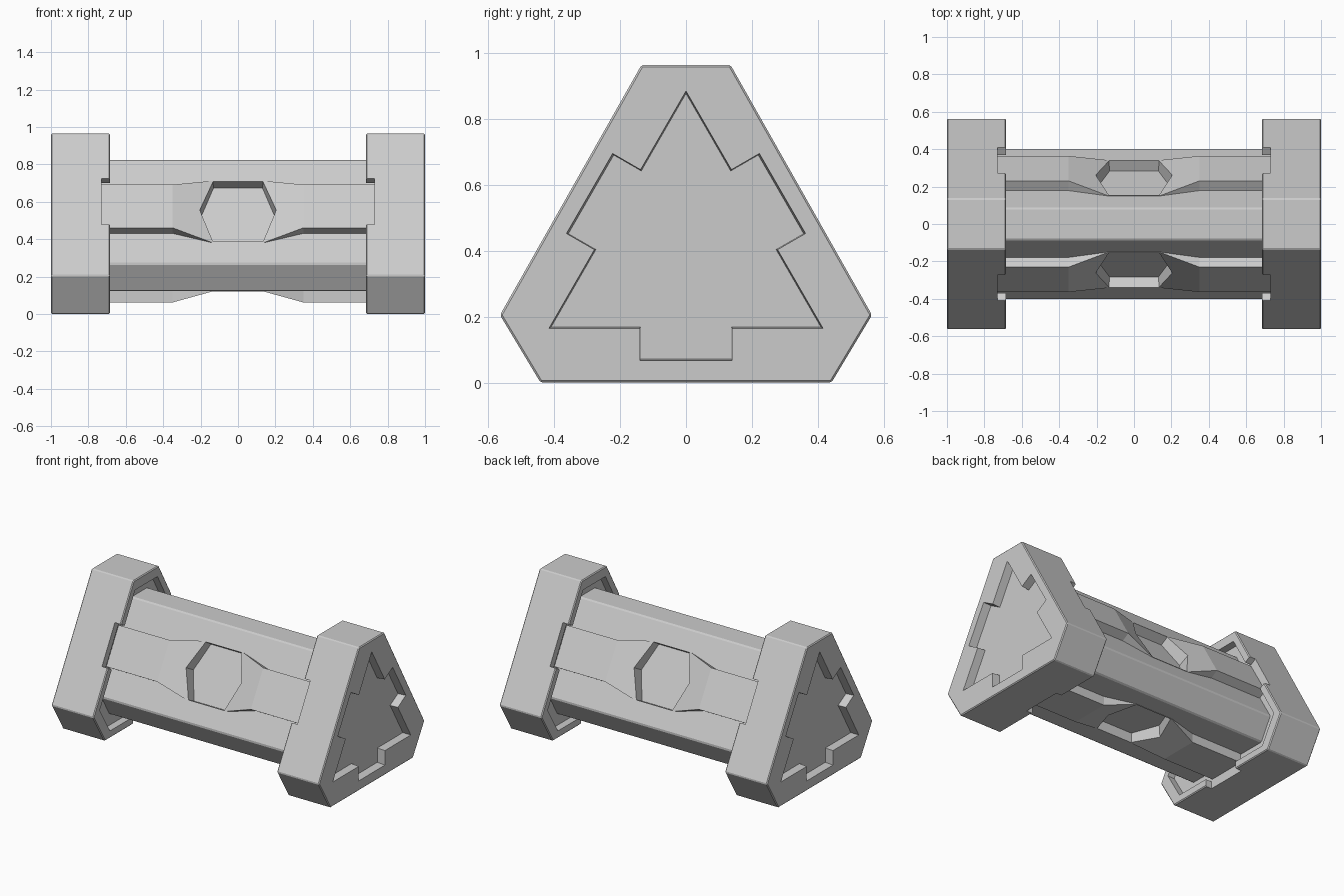
import bpy, bmesh
from math import cos, sin, radians, sqrt

if "Cube" in bpy.data.objects:
    bpy.data.objects.remove(bpy.data.objects["Cube"])

C = 0.405                       # height of the long axis
SIDES = (-90, 30, 150)          # directions of the three long faces


def polar(d, t, ang):
    """Cross-section point: d outward from the axis, t along the face."""
    a = radians(ang)
    return (d * cos(a) - t * sin(a), C + d * sin(a) + t * cos(a))


def loft(name, sections):
    """Skin a list of equal-length rings of 3D points and cap the ends."""
    bm = bmesh.new()
    rings = [[bm.verts.new(p) for p in s] for s in sections]
    n = len(rings[0])
    for a, b in zip(rings, rings[1:]):
        for i in range(n):
            j = (i + 1) % n
            bm.faces.new((a[i], a[j], b[j], b[i]))
    bm.faces.new(rings[0])
    bm.faces.new(rings[-1])
    bmesh.ops.recalc_face_normals(bm, faces=bm.faces)
    me = bpy.data.meshes.new(name)
    bm.to_mesh(me)
    bm.free()
    ob = bpy.data.objects.new(name, me)
    bpy.context.collection.objects.link(ob)
    return ob


def prism(name, x0, x1, pts):
    return loft(name, [[(x, y, z) for y, z in pts] for x in (x0, x1)])


def apply_mod(ob, mod):
    bpy.context.view_layer.objects.active = ob
    bpy.ops.object.modifier_apply(modifier=mod.name)


def combine(ob, other, op):
    m = ob.modifiers.new("combine", 'BOOLEAN')
    m.operation, m.solver, m.object = op, 'EXACT', other
    apply_mod(ob, m)
    bpy.data.objects.remove(other, do_unlink=True)


def bevel(ob, w):
    m = ob.modifiers.new("bevel", 'BEVEL')
    m.width, m.segments = w, 1
    apply_mod(ob, m)


# Central body: triangle with truncated corners
body_pts = []
for a in SIDES:
    half = 0.42 * 2 / sqrt(3) - 0.283 / sqrt(3)
    body_pts += [polar(0.283, -half, a), polar(0.283, half, a)]
body = prism("body", -0.76, 0.76, body_pts)
bevel(body, 0.008)

# Raised rails that sink and flare out towards the middle
stations = [(-0.73, 0.133, 0.343), (-0.35, 0.133, 0.343), (-0.14, 0.19, 0.285),
            (0.14, 0.19, 0.285), (0.35, 0.133, 0.343), (0.73, 0.133, 0.343)]
for a in SIDES:
    rail = loft("rail", [[(x, *polar(d, t, a)) for d, t in
                          ((0.2, -w), (h, -w), (h, w), (0.2, w))]
                         for x, w, h in stations])
    combine(body, rail, 'UNION')

# Hexagonal pockets in the middle of each face
hexagon = [(-0.205, 0), (-0.135, -0.187), (0.135, -0.187),
           (0.205, 0), (0.135, 0.187), (-0.135, 0.187)]
for a in SIDES:
    pocket = loft("pocket", [[(x * s, *polar(d, t * s, a)) for x, t in hexagon]
                             for d, s in ((0.222, 0.97), (0.4, 1.03))])
    combine(body, pocket, 'DIFFERENCE')

# End caps
cap_pts = [(-0.135, 0.965), (0.135, 0.965), (0.565, 0.205),
           (0.442, 0), (-0.442, 0), (-0.565, 0.205)]
inner_pts = [(y * 0.88, C + (z - C) * 0.88) for y, z in cap_pts]
tree_pts = []
R = 0.24
for a in SIDES:
    tree_pts += [polar(d, t, a) for d, t in
                 ((R, -0.14), (0.338, -0.14), (0.338, 0.14),
                  (R, 0.14), (R, R * sqrt(3)))]

for s, name in ((-1, "left_end_cap"), (1, "right_end_cap")):
    cap = prism(name, s * 0.685, s * 1.0, cap_pts)
    bevel(cap, 0.006)
    # Notched triangular recess on the outside, slightly drafted
    tree = loft("tree", [[(s * x, y * k, C + (z - C) * k) for y, z in tree_pts]
                         for x, k in ((0.945, 0.985), (1.05, 1.015))])
    combine(cap, tree, 'DIFFERENCE')
    # Shallow recess around the body on the inside
    combine(cap, prism("recess", s * 0.6, s * 0.735, inner_pts), 'DIFFERENCE')
    # Slots for the rail ends
    for a in SIDES:
        slot = [polar(d, t, a) for d, t in
                ((0.25, -0.14), (0.5, -0.14), (0.5, 0.14), (0.25, 0.14))]
        combine(cap, prism("slot", s * 0.6, s * 0.73, slot), 'DIFFERENCE')
